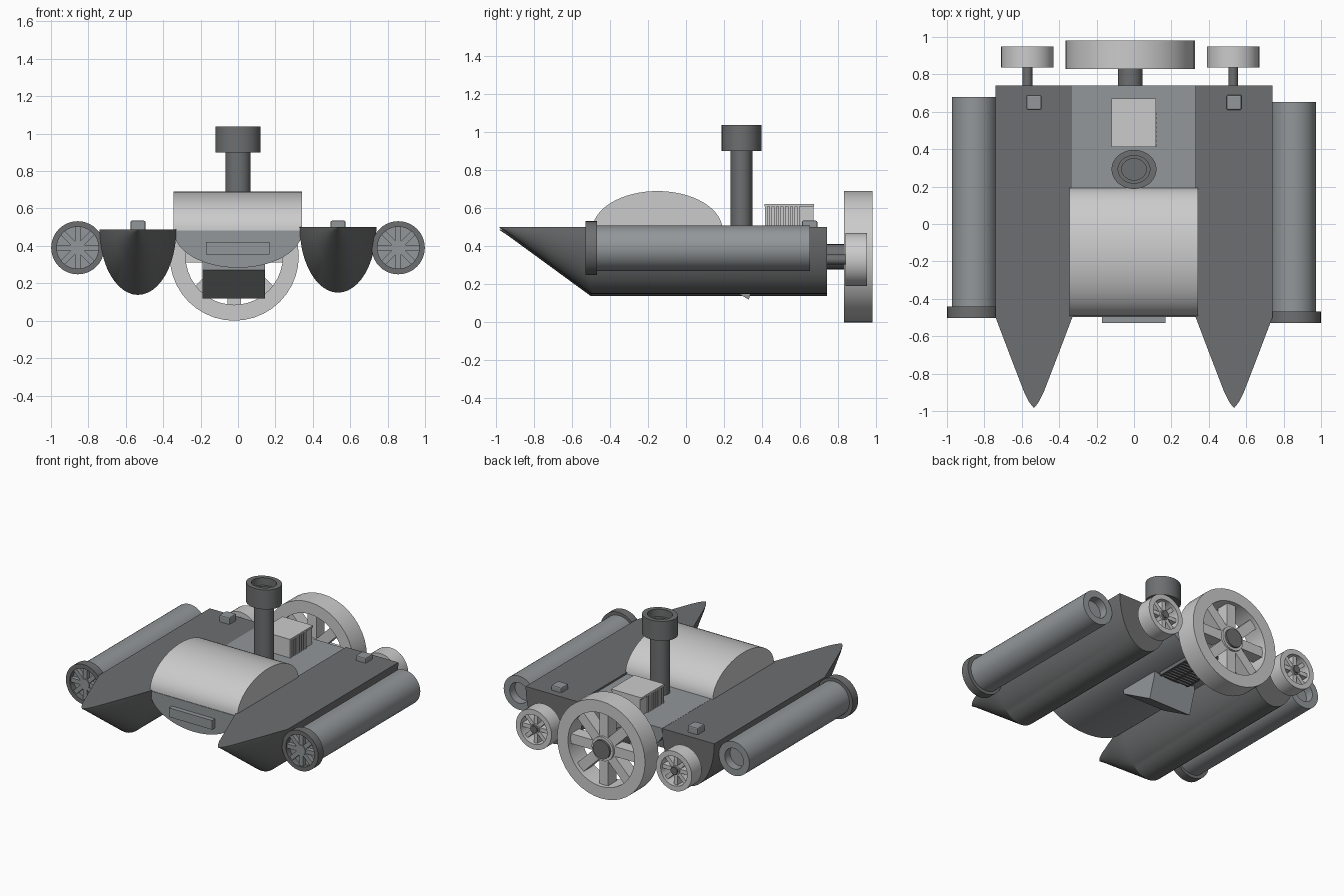
import bpy, bmesh
from math import sin, cos, pi
from mathutils import Matrix, Vector

if "Cube" in bpy.data.objects:
    bpy.data.objects.remove(bpy.data.objects["Cube"])


def material(name, r, g, b):
    m = bpy.data.materials.new(name)
    m.diffuse_color = (r, g, b, 1)
    m.use_nodes = True
    m.node_tree.nodes["Principled BSDF"].inputs["Base Color"].default_value = m.diffuse_color
    return m


DARK = material("dark_grey", 0.155, 0.158, 0.162)
MID = material("mid_grey", 0.29, 0.31, 0.32)
LIGHT = material("light_grey", 0.57, 0.58, 0.58)
PALE = material("pale_grey", 0.76, 0.76, 0.76)


def finish(name, bm, mat, smooth=True):
    bmesh.ops.recalc_face_normals(bm, faces=bm.faces)
    me = bpy.data.meshes.new(name)
    bm.to_mesh(me)
    bm.free()
    me.materials.append(mat)
    ob = bpy.data.objects.new(name, me)
    bpy.context.collection.objects.link(ob)
    if smooth:
        bpy.ops.object.select_all(action='DESELECT')
        bpy.context.view_layer.objects.active = ob
        ob.select_set(True)
        bpy.ops.object.shade_smooth_by_angle(angle=0.5)
    return ob


def add_box(bm, lo, hi, mat=Matrix()):
    lo, hi = Vector(lo), Vector(hi)
    m = mat @ Matrix.Translation((lo + hi) / 2) @ Matrix.Diagonal((*(hi - lo), 1))
    bmesh.ops.create_cube(bm, size=1, matrix=m)


def box(name, lo, hi, mat):
    bm = bmesh.new()
    add_box(bm, lo, hi)
    return finish(name, bm, mat, False)


def loft(bm, sections, closed=False):
    """Skin rings of points; closed joins the last ring to the first."""
    rings = [[bm.verts.new(p) for p in s] for s in sections]
    pairs = list(zip(rings, rings[1:])) + ([(rings[-1], rings[0])] if closed else [])
    for a, b in pairs:
        for i in range(len(a)):
            j = (i + 1) % len(a)
            bm.faces.new((a[i], a[j], b[j], b[i]))
    if not closed:
        bm.faces.new(rings[0])
        bm.faces.new(rings[-1])


def add_lathe(bm, profile, x, z, closed=True, n=40):
    """Revolve (radius, y) points about a y-axis line through x, z."""
    loft(bm, [[(x + r * cos(2 * pi * i / n), y, z + r * sin(2 * pi * i / n))
               for i in range(n)] for r, y in profile], closed)


def half_oval(cx, top, w, h, y, n=24):
    return [(cx + w * cos(pi * i / n), y, top - h * sin(pi * i / n)) for i in range(n + 1)]


def wheel(name, x, z, r, inner, hub, y0, y1, spoke_w, rim_mat, spoke_mat, shaft_r=0, shaft_y=0):
    # rim
    bm = bmesh.new()
    add_lathe(bm, [(inner, y0), (r, y0), (r, y1), (inner, y1)], x, z)
    finish(name + "_rim", bm, rim_mat)
    # hub and spokes
    bm = bmesh.new()
    d = (y1 - y0) * 0.2
    add_lathe(bm, [(hub, y0 + d / 2), (hub, y1 - d / 2)], x, z, False, 24)
    for k in range(8):
        m = Matrix.Translation((x, 0, z)) @ Matrix.Rotation(k * pi / 4, 4, 'Y')
        add_box(bm, (hub * 0.8, y0 + d, -spoke_w / 2), (inner + 0.01, y1 - d, spoke_w / 2), m)
    finish(name + "_spokes", bm, spoke_mat)
    # drive shaft
    if shaft_r:
        bm = bmesh.new()
        add_lathe(bm, [(shaft_r, shaft_y), (shaft_r, y1)], x, z, False, 24)
        finish(name + "_shaft", bm, DARK)


# twin hulls with pointed bows, and the parts carried by each
for side, s, dz, fan_x, fan_z, y_shift in (("left", -1, -0.012, -0.57, 0.33, 0.0),
                                           ("right", 1, 0.0, 0.53, 0.33, -0.027)):
    bm = bmesh.new()
    stations = [(0.74, 0.205, 0.35), (-0.5, 0.205, 0.35), (-0.7, 0.129, 0.204),
                (-0.9, 0.052, 0.058), (-0.95, 0.027, 0.022), (-0.98, 0.004, 0.003)]
    loft(bm, [half_oval(s * 0.535, 0.5 + dz, w, h, y) for y, w, h in stations])
    finish(side + "_hull", bm, DARK)

    # deck hatch
    hatch = box(side + "_hatch", (s * 0.535 - 0.04, 0.61, 0.48),
                (s * 0.535 + 0.04, 0.69, 0.535), MID)
    mod = hatch.modifiers.new("round", 'BEVEL')
    mod.width, mod.segments = 0.008, 2

    # outboard thrust tube, recessed at the stern, with front intake fan
    bm = bmesh.new()
    y0, y1 = -0.46 + y_shift, 0.68 + y_shift
    add_lathe(bm, [(0.12, y0), (0.12, y1), (0.073, y1), (0.073, y1 - 0.06)],
              s * 0.853, 0.39, False)
    finish(side + "_thrust_tube", bm, MID)
    wheel(side + "_intake_fan", s * 0.857, 0.39, 0.142, 0.112, 0.037,
          -0.502 + y_shift, -0.442 + y_shift, 0.03, DARK, MID)

    # small stern propeller wheel
    wheel(side + "_stern_wheel", fan_x, fan_z, 0.14, 0.104, 0.033,
          0.838, 0.95, 0.028, LIGHT, LIGHT, 0.026, 0.72)

# large central propeller wheel
wheel("main_stern_wheel", -0.02, 0.345, 0.345, 0.26, 0.085,
      0.83, 0.98, 0.07, LIGHT, LIGHT, 0.066, 0.7)

# central body
bm = bmesh.new()
loft(bm, [half_oval(0, 0.483, 0.345, 0.2, y) for y in (-0.497, 0.739)])
finish("central_body", bm, MID)

# deck plate between the hulls
box("deck_plate", (-0.332, 0.15, 0.46), (0.328, 0.741, 0.489), MID)

# rounded cabin canopy
bm = bmesh.new()
loft(bm, [[(x, -0.15 + 0.343 * cos(pi * i / 32), 0.483 + 0.207 * sin(pi * i / 32))
           for i in range(33)] for x in (-0.345, 0.341)])
finish("cabin_canopy", bm, PALE)

# front panel
box("front_panel", (-0.17, -0.53, 0.355), (0.168, -0.48, 0.42), MID)

# funnel with hollow cap, slightly oval
bm = bmesh.new()
prof = [(0.066, 0.46), (0.066, 0.9), (0.12, 0.9), (0.12, 1.038),
        (0.085, 1.038), (0.085, 0.985), (0.066, 0.985), (0.066, 0.92)]
loft(bm, [[(r * cos(2 * pi * i / 40), 0.292 + 0.87 * r * sin(2 * pi * i / 40), z)
           for i in range(40)] for r, z in prof])
finish("funnel", bm, DARK)

# engine housing with lid and cooling slats on both sides
box("engine_housing", (-0.11, 0.42, 0.47), (0.11, 0.67, 0.615), PALE)
box("engine_lid", (-0.12, 0.413, 0.608), (0.118, 0.672, 0.622), PALE)
bm = bmesh.new()
for k in range(8):
    y = 0.415 + k * 0.024
    add_box(bm, (-0.119, y, 0.48), (0.119, y + 0.013, 0.61))
finish("engine_slats", bm, PALE, False)

# wedge scoop under the body
bm = bmesh.new()
side_profile = [(0.07, 0.27), (0.07, 0.34), (0.38, 0.34), (0.38, 0.28), (0.33, 0.12)]
loft(bm, [[(x, y, z) for y, z in side_profile] for x in (-0.19, 0.145)])
finish("under_scoop", bm, MID, False)

# grille behind the scoop
bm = bmesh.new()
for k in range(9):
    y = 0.41 + k * 0.028
    add_box(bm, (-0.11, y, 0.265), (0.11, y + 0.013, 0.32))
for x in (-0.11, 0, 0.11):
    add_box(bm, (x - 0.008, 0.4, 0.27), (x + 0.008, 0.66, 0.32))
finish("under_grille", bm, DARK, False)
